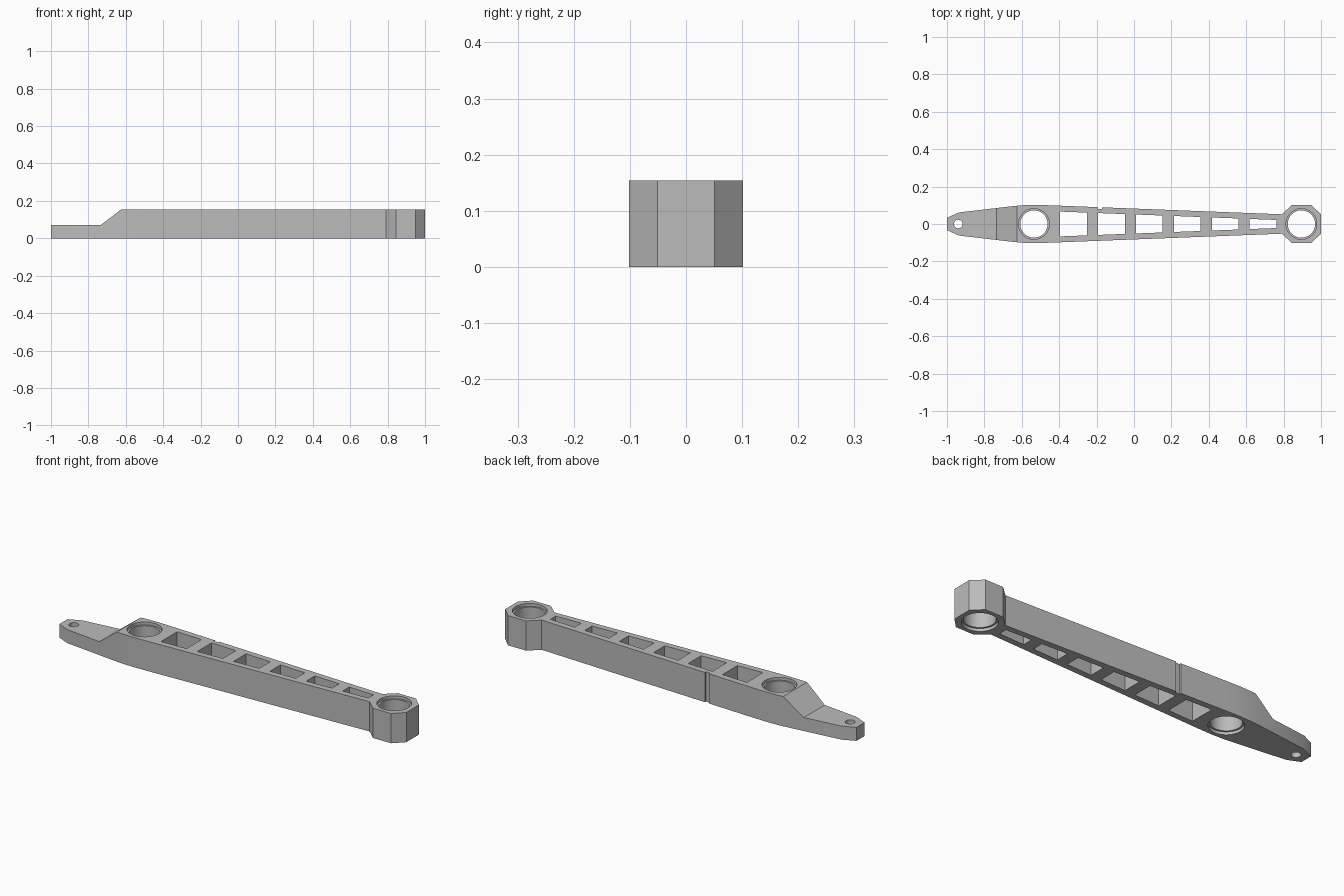
import bpy, bmesh, math

cube = bpy.data.objects.get("Cube")
if cube:
    bpy.data.objects.remove(cube, do_unlink=True)

HEIGHT = 0.154
grey = bpy.data.materials.new("plain grey")
grey.use_nodes = True
colour = (0.5, 0.5, 0.5, 1)
grey.diffuse_color = colour
grey.node_tree.nodes["Principled BSDF"].inputs["Base Color"].default_value = colour


def prism(name, points, low, high, upright=False):
    """Extrude a plan outline along z, or a side profile along y."""
    bm = bmesh.new()
    place = (lambda a, b, c: (a, c, b)) if upright else (lambda a, b, c: (a, b, c))
    face = bm.faces.new([bm.verts.new(place(a, b, low)) for a, b in points])
    made = bmesh.ops.extrude_face_region(bm, geom=[face])
    for v in made["geom"]:
        if isinstance(v, bmesh.types.BMVert):
            v.co = place(*((v.co.x, v.co.z) if upright else (v.co.x, v.co.y)), high)
    bmesh.ops.recalc_face_normals(bm, faces=bm.faces)
    mesh = bpy.data.meshes.new(name)
    bm.to_mesh(mesh)
    bm.free()
    mesh.materials.append(grey)
    obj = bpy.data.objects.new(name, mesh)
    bpy.context.collection.objects.link(obj)
    return obj


def circle(x, radius, sides=64):
    return [(x + radius * math.cos(math.tau * i / sides),
             radius * math.sin(math.tau * i / sides)) for i in range(sides)]


def cut(target, cutter):
    cutter.hide_render = True
    mod = target.modifiers.new("cut", 'BOOLEAN')
    mod.operation = 'DIFFERENCE'
    mod.solver = 'EXACT'
    mod.object = cutter
    bpy.context.view_layer.objects.active = target
    bpy.ops.object.modifier_apply(modifier=mod.name)
    bpy.data.objects.remove(cutter, do_unlink=True)


# Arm outline: narrow tip, swelling round the main bore, taper, octagonal end
half = [(-1, 0.033), (-0.935, 0.062), (-0.66, 0.094), (-0.6, 0.1), (-0.53, 0.102),
        (-0.45, 0.1), (0.79, 0.052), (0.845, 0.102), (0.948, 0.102), (1, 0.051)]
arm = prism("lever_arm", half + [(x, -y) for x, y in reversed(half)], 0, HEIGHT)

# Lowered tip with sloping step
cut(arm, prism("step_cutter", [(-1.1, 0.07), (-0.735, 0.07), (-0.625, HEIGHT),
                               (-0.56, 0.204), (-1.1, 0.204)], -0.2, 0.2, True))

# Bores, each with a shallow wider recess at top and bottom
for x in (-0.535, 0.895):
    cut(arm, prism("bore_cutter", circle(x, 0.073), -0.1, 0.3))
    cut(arm, prism("top_recess_cutter", circle(x, 0.082), HEIGHT - 0.015, 0.3))
    cut(arm, prism("bottom_recess_cutter", circle(x, 0.082), -0.1, 0.015))
cut(arm, prism("pin_hole_cutter", circle(-0.94, 0.023, 32), -0.1, 0.3))

# Six tapering lightening pockets
for i in range(6):
    a = -0.395 + 0.2027 * i
    b = a + 0.143
    wa, wb = (0.083 - 0.0387 * (x + 0.45) - 0.0145 for x in (a, b))
    cut(arm, prism("pocket_cutter", [(a, -wa), (b, -wb), (b, wb), (a, wa)], -0.1, 0.3))

# Narrow notch on the back wall
cut(arm, prism("notch_cutter", [(-0.196, 0.081), (-0.17, 0.081),
                                (-0.17, 0.2), (-0.196, 0.2)], -0.1, 0.3))

bpy.ops.object.select_all(action='DESELECT')
arm.select_set(True)
bpy.context.view_layer.objects.active = arm
bpy.ops.object.shade_smooth_by_angle(angle=math.radians(20))
